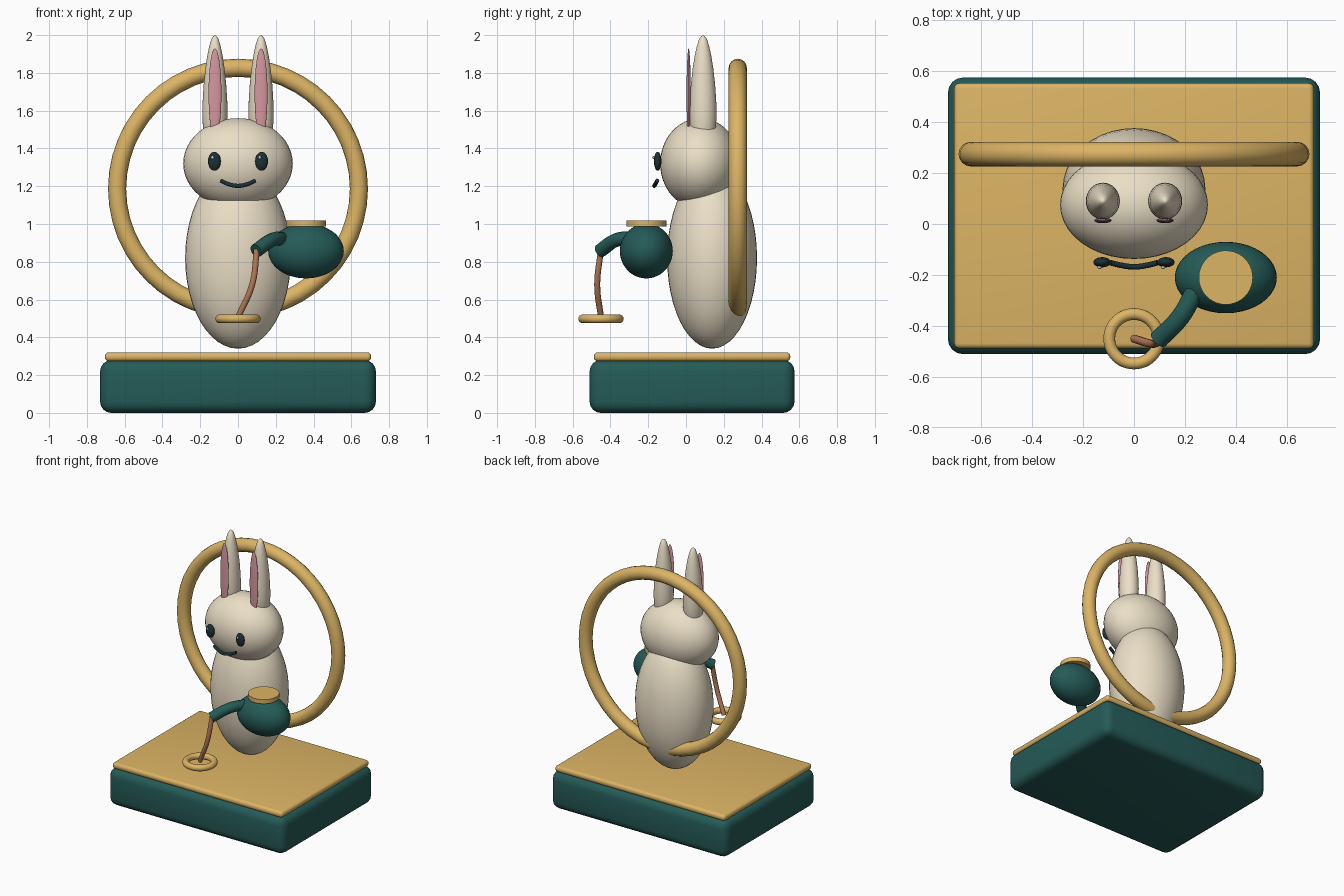
import bpy, math

if "Cube" in bpy.data.objects:
    bpy.data.objects.remove(bpy.data.objects["Cube"])


def material(name, rgb):
    m = bpy.data.materials.new(name)
    m.diffuse_color = (*rgb, 1)
    m.use_nodes = True
    m.node_tree.nodes["Principled BSDF"].inputs["Base Color"].default_value = m.diffuse_color
    return m


CREAM = material("cream", (0.83, 0.74, 0.57))
GOLD = material("gold", (0.72, 0.46, 0.13))
TEAL = material("teal", (0.018, 0.105, 0.095))
PINK = material("pink", (0.67, 0.31, 0.35))
DARK = material("dark", (0.012, 0.03, 0.035))
COPPER = material("copper", (0.45, 0.19, 0.09))
WHITE = material("white", (0.9, 0.9, 0.88))


def finish(name, mat):
    o = bpy.context.object
    o.name = name
    o.data.materials.append(mat)
    bpy.ops.object.shade_smooth_by_angle(angle=math.radians(40))
    return o


def ball(name, loc, radii, mat, seg=40, rings=24):
    bpy.ops.mesh.primitive_uv_sphere_add(segments=seg, ring_count=rings, radius=1, location=loc)
    bpy.context.object.scale = radii
    bpy.ops.object.transform_apply(location=False, rotation=False, scale=True)
    return finish(name, mat)


def box(name, loc, size, bevel, mat):
    bpy.ops.mesh.primitive_cube_add(size=1, location=loc)
    o = bpy.context.object
    o.scale = size
    bpy.ops.object.transform_apply(location=False, rotation=False, scale=True)
    b = o.modifiers.new("bevel", 'BEVEL')
    b.width, b.segments = bevel, 4
    bpy.ops.object.modifier_apply(modifier="bevel")
    return finish(name, mat)


def torus(name, loc, rot, major, minor, mat):
    bpy.ops.mesh.primitive_torus_add(location=loc, rotation=rot, major_radius=major,
                                     minor_radius=minor, major_segments=48, minor_segments=16)
    return finish(name, mat)


def tube(name, pts, radius, mat):
    cu = bpy.data.curves.new(name, 'CURVE')
    cu.dimensions = '3D'
    cu.bevel_depth, cu.bevel_resolution = radius, 4
    cu.use_fill_caps = True
    sp = cu.splines.new('BEZIER')
    sp.bezier_points.add(len(pts) - 1)
    for bp, p in zip(sp.bezier_points, pts):
        bp.co = p
        bp.handle_left_type = bp.handle_right_type = 'AUTO'
    o = bpy.data.objects.new(name, cu)
    bpy.context.collection.objects.link(o)
    bpy.ops.object.select_all(action='DESELECT')
    bpy.context.view_layer.objects.active = o
    o.select_set(True)
    bpy.ops.object.convert(target='MESH')
    return finish(name, mat)


def lathe(name, loc, profile, scale, mat, n=32):
    # closed solid of revolution; first and last profile points lie on the axis
    verts = [(0, 0, profile[0][1])]
    mid = profile[1:-1]
    for r, z in mid:
        verts += [(r * scale[0] * math.cos(2 * math.pi * i / n),
                   r * scale[1] * math.sin(2 * math.pi * i / n), z) for i in range(n)]
    verts.append((0, 0, profile[-1][1]))
    faces = []
    for i in range(n):
        j = (i + 1) % n
        faces.append((0, 1 + j, 1 + i))
        for k in range(len(mid) - 1):
            a, b = 1 + k * n, 1 + (k + 1) * n
            faces.append((a + i, a + j, b + j, b + i))
        a = 1 + (len(mid) - 1) * n
        faces.append((a + i, a + j, len(verts) - 1))
    me = bpy.data.meshes.new(name)
    me.from_pydata(verts, [], faces)
    o = bpy.data.objects.new(name, me)
    o.location = loc
    bpy.context.collection.objects.link(o)
    bpy.ops.object.select_all(action='DESELECT')
    bpy.context.view_layer.objects.active = o
    o.select_set(True)
    return finish(name, mat)


# Plinth and its gold top
box("base", (0, 0.032, 0.14), (1.46, 1.085, 0.28), 0.06, TEAL)
box("base_top", (0, 0.032, 0.297), (1.41, 1.04, 0.046), 0.02, GOLD)

# Large hoop behind the figure
torus("back_hoop", (0, 0.274, 1.187), (math.pi / 2, 0, 0), 0.64, 0.048, GOLD)

# Body and head
ball("body", (0, 0.138, 0.82), (0.28, 0.238, 0.48), CREAM)
ball("head", (0, 0.075, 1.32), (0.29, 0.212, 0.24), CREAM)

# Ears, eyes: one of each per side
EAR = [(0, 1.40), (0.05, 1.43), (0.068, 1.5), (0.072, 1.58), (0.07, 1.65), (0.064, 1.74),
       (0.055, 1.82), (0.044, 1.89), (0.033, 1.94), (0.021, 1.978), (0.01, 1.994), (0, 2.0)]
for side, s in (("left", -1), ("right", 1)):
    lathe(side + "_ear", (s * 0.122, 0.09, 0), EAR, (0.93, 1.0), CREAM)
    ball(side + "_inner_ear", (s * 0.122, 0.014, 1.69), (0.034, 0.011, 0.24), PINK, 24, 16)
    ball(side + "_eye", (s * 0.125, -0.15, 1.332), (0.034, 0.02, 0.05), DARK, 24, 16)
    ball(side + "_eye_glint", (s * 0.125 - 0.01, -0.17, 1.352), (0.008, 0.007, 0.009), WHITE, 12, 8)

# Smile
tube("mouth", [(-0.092, -0.152, 1.23), (-0.05, -0.162, 1.211), (0, -0.168, 1.202),
               (0.05, -0.162, 1.211), (0.092, -0.152, 1.23)], 0.011, DARK)

# Pot with lid and spout
ball("pot", (0.36, -0.21, 0.857), (0.2, 0.14, 0.145), TEAL)
bpy.ops.mesh.primitive_cylinder_add(vertices=40, radius=0.106, depth=0.032, location=(0.36, -0.21, 1.003))
finish("pot_lid", GOLD)
tube("spout", [(0.24, -0.26, 0.92), (0.185, -0.36, 0.918), (0.095, -0.455, 0.858)], 0.037, TEAL)

# Poured stream and small ring below it
tube("stream", [(0.1, -0.45, 0.865), (0.075, -0.47, 0.68), (0, -0.45, 0.505)], 0.016, COPPER)
torus("small_ring", (0, -0.45, 0.498), (0, 0, 0), 0.097, 0.023, GOLD)
